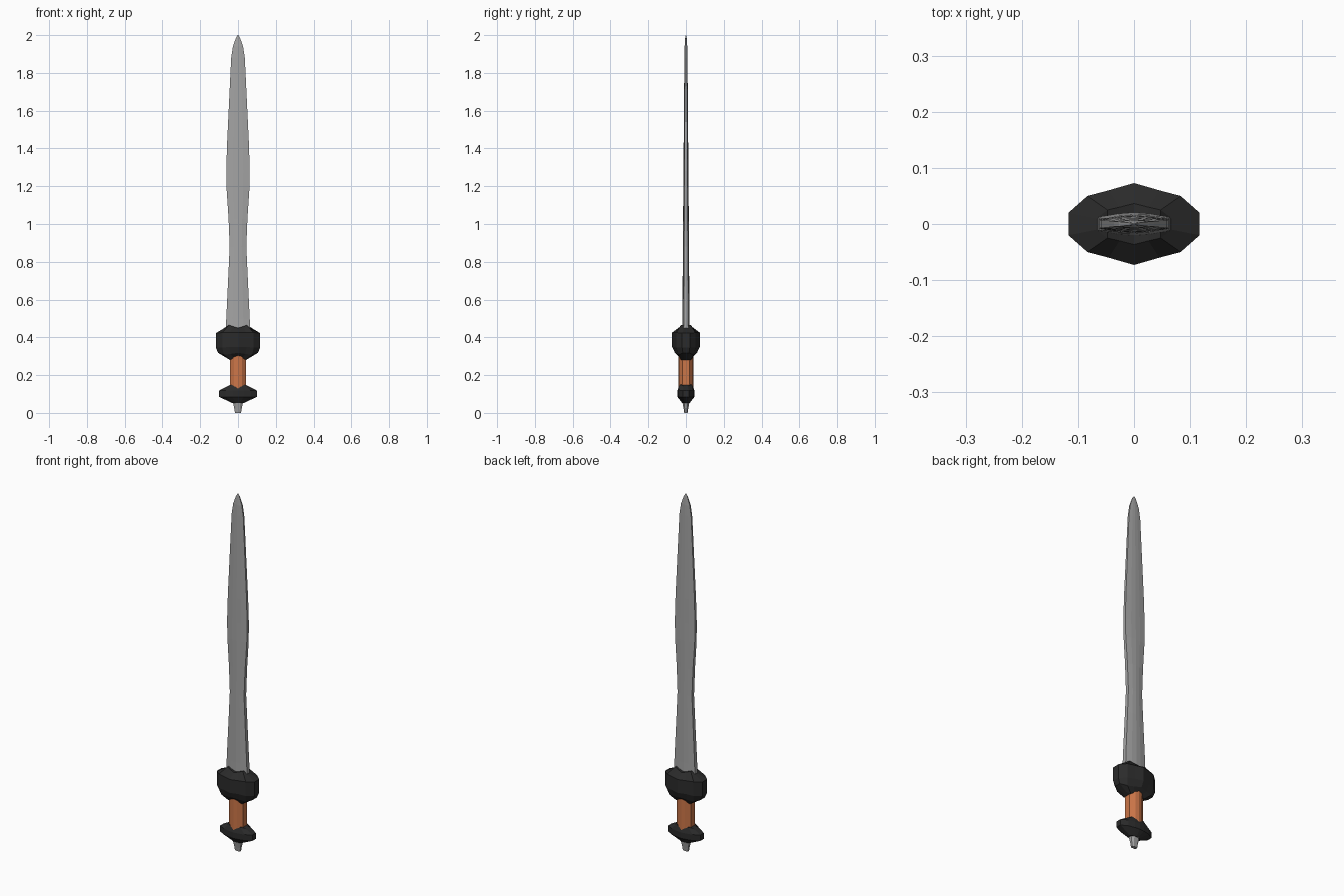
import bpy, bmesh

if "Cube" in bpy.data.objects:
    bpy.data.objects.remove(bpy.data.objects["Cube"])


def material(name, rgb):
    m = bpy.data.materials.new(name)
    m.diffuse_color = (*rgb, 1)
    m.use_nodes = True
    m.node_tree.nodes["Principled BSDF"].inputs["Base Color"].default_value = m.diffuse_color
    return m


STEEL = material("steel grey", (0.37, 0.37, 0.37))
BLACK = material("charcoal black", (0.024, 0.024, 0.024))
LEATHER = material("orange leather", (0.60, 0.18, 0.065))


def mirrored(quarter):
    """Full outline from a quarter (side to centre); also returns the column of each point."""
    n = len(quarter)
    q1 = [(x, y, i) for i, (x, y) in enumerate(quarter)]
    q2 = [(-x, y, i) for x, y, i in reversed(q1[:n - 1])]
    upper = q1 + q2
    return upper + [(-x, -y, i) for x, y, i in upper]


def loft(name, quarter, rings, mat):
    """Rings are (scale x, scale y, z or z per outline column)."""
    outline = mirrored(quarter)
    bm = bmesh.new()
    loops = []
    for sx, sy, z in rings:
        loops.append([bm.verts.new((x * sx, y * sy, z[i] if isinstance(z, tuple) else z))
                      for x, y, i in outline])
    n = len(outline)
    for a, b in zip(loops, loops[1:]):
        for i in range(n):
            j = (i + 1) % n
            bm.faces.new((a[i], a[j], b[j], b[i]))
    bm.faces.new(loops[0][::-1])
    bm.faces.new(loops[-1])
    bmesh.ops.remove_doubles(bm, verts=bm.verts, dist=1e-5)
    bmesh.ops.triangulate(bm, faces=[f for f in bm.faces if len(f.verts) > 4])
    bmesh.ops.recalc_face_normals(bm, faces=bm.faces)
    me = bpy.data.meshes.new(name)
    bm.to_mesh(me)
    bm.free()
    me.materials.append(mat)
    ob = bpy.data.objects.new(name, me)
    bpy.context.collection.objects.link(ob)
    return ob


# Leaf-shaped blade with a shallow central ridge
loft("blade", [(1, 0.6), (0.45, 0.9), (0, 1)], [
    (0.065, 0.021, 0.40), (0.062, 0.019, 0.50), (0.050, 0.017, 0.75),
    (0.044, 0.016, 0.88), (0.050, 0.015, 1.03), (0.060, 0.014, 1.18),
    (0.062, 0.013, 1.28), (0.058, 0.012, 1.42), (0.046, 0.010, 1.67),
    (0.036, 0.008, 1.88), (0.027, 0.007, 1.94), (0.011, 0.004, 1.985),
    (0.002, 0.001, 2.0)], STEEL)

# Bulky faceted guard with notched top and bottom rims
loft("guard", [(0.117, 0.02), (0.083, 0.05), (0.045, 0.06), (0, 0.073)], [
    (0.50, 0.52, (0.29, 0.28, 0.292, 0.302)),
    (0.90, 0.80, (0.318, 0.308, 0.312, 0.318)),
    (1.0, 1.0, (0.345, 0.345, 0.35, 0.35)),
    (1.0, 1.0, (0.422, 0.425, 0.425, 0.425)),
    (0.57, 0.50, (0.445, 0.465, 0.457, 0.45))], BLACK)

# Leather-wrapped grip
loft("grip", [(0.043, 0.018), (0.02, 0.036), (0, 0.040)],
     [(1, 1, 0.11), (1, 1, 0.32)], LEATHER)

# Flared pommel
loft("pommel", [(0.10, 0.015), (0.065, 0.034), (0.03, 0.042), (0, 0.045)], [
    (0.32, 0.45, 0.053),
    (1.0, 1.0, 0.085), (1.0, 1.0, 0.118),
    (0.55, 0.88, (0.142, 0.15, 0.14, 0.13))], BLACK)

# Steel tang knob under the pommel
loft("tang_knob", [(1, 0.5), (0.5, 1), (0, 1)], [
    (0.016, 0.009, 0), (0.019, 0.012, 0.02), (0.027, 0.019, 0.06)], STEEL)
